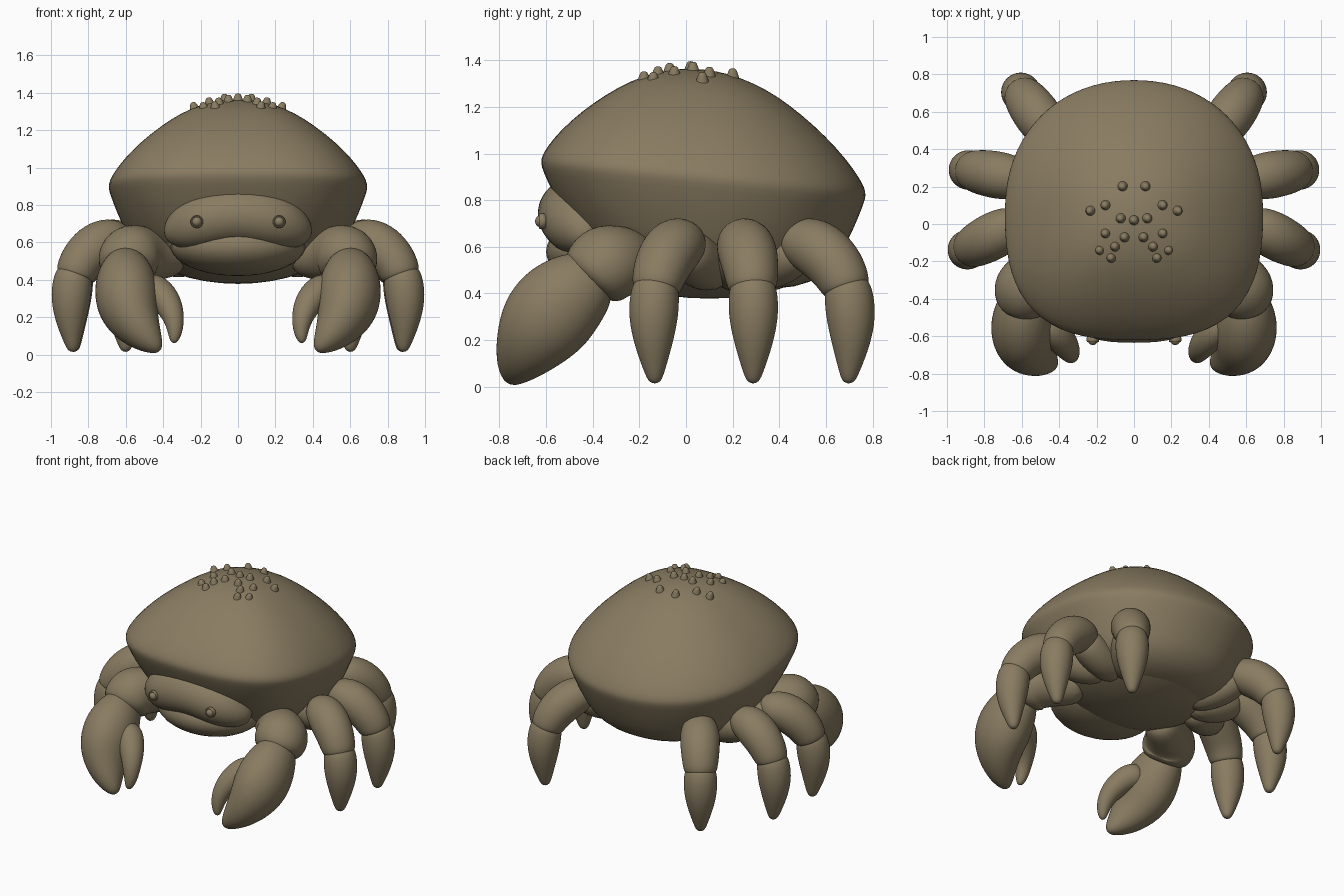
import bpy, bmesh, math
from mathutils import Vector

if "Cube" in bpy.data.objects:
    bpy.data.objects.remove(bpy.data.objects["Cube"])

COLOUR = (0.25, 0.2, 0.12, 1)
mat = bpy.data.materials.new("olive_brown")
mat.use_nodes = True
mat.diffuse_color = COLOUR
bsdf = mat.node_tree.nodes["Principled BSDF"]
bsdf.inputs["Base Color"].default_value = COLOUR
bsdf.inputs["Roughness"].default_value = 0.8


def finish(name, bm, levels=0):
    bmesh.ops.recalc_face_normals(bm, faces=bm.faces)
    mesh = bpy.data.meshes.new(name)
    bm.to_mesh(mesh)
    bm.free()
    mesh.materials.append(mat)
    obj = bpy.data.objects.new(name, mesh)
    bpy.context.collection.objects.link(obj)
    for p in mesh.polygons:
        p.use_smooth = True
    if levels:
        sub = obj.modifiers.new("smooth", 'SUBSURF')
        sub.levels = sub.render_levels = levels


def loft(name, rings, levels):
    """Skin a list of equal point rings and close both ends."""
    bm = bmesh.new()
    loops = [[bm.verts.new(p) for p in ring] for ring in rings]
    n = len(loops[0])
    for a, b in zip(loops, loops[1:]):
        for i in range(n):
            j = (i + 1) % n
            bm.faces.new((a[i], a[j], b[j], b[i]))
    for end in (loops[0], loops[-1]):
        bm.faces.new(end)
    finish(name, bm, levels)


def tube(name, path, side=1, sides=14, squash=1):
    """Smooth limb through (x, y, z, radius) points; side mirrors x, squash thins it in x."""
    pts = [Vector((x * side, y, z)) for x, y, z, r in path]
    rings, quat, last = [], None, None
    for i, p in enumerate(pts):
        t = (pts[min(i + 1, len(pts) - 1)] - pts[max(i - 1, 0)]).normalized()
        quat = t.to_track_quat('Z', 'Y') if last is None else last.rotation_difference(t) @ quat
        last = t
        r = path[i][3] * 1.03
        ring = []
        for k in range(sides):
            a = math.tau * k / sides
            off = quat @ Vector((r * math.cos(a), r * math.sin(a), 0))
            off.x *= squash
            ring.append(p + off)
        rings.append(ring)
    loft(name, rings, 2)


def ball(name, centre, size):
    bm = bmesh.new()
    bmesh.ops.create_uvsphere(bm, u_segments=32, v_segments=20, radius=1)
    bmesh.ops.scale(bm, vec=size, verts=bm.verts)
    bmesh.ops.translate(bm, vec=centre, verts=bm.verts)
    finish(name, bm)


# Shell: rounded outline, squarer at the front, rim tilted up at the front,
# running underneath into the belly
DOME = [(0.01, .455), (.15, .45), (.3, .42), (.45, .375), (.6, .305), (.75, .222), (.88, .13),
        (.96, .055), (.99, .015), (.998, -.015), (.985, -.05), (.93, -.15), (.87, -.24),
        (.82, -.31), (.73, -.38), (.58, -.44), (.3, -.47)]


def shell_point(a, r, h):
    c, s = math.cos(a), math.sin(a)
    n = 2.8 if s < 0 else 2.15
    k = (abs(c) ** n + abs(s) ** n) ** (-1 / n)
    x, y = c * k, s * k
    if h < -.02 and y < 0:
        r *= 1 + .7 * y * h * h
    return Vector((.695 * r * x, .075 + .7 * r * y, .905 - .07 * y * r + h))


loft("shell", [[shell_point(math.tau * k / 40, r, h) for k in range(40)] for r, h in DOME], 1)

# Small knobs scattered over the crown
KNOBS = [(.06, .2), (.15, .1), (.23, .07), (.07, .03), (.15, -.05), (.05, -.07),
         (.1, -.12), (.18, -.14), (.12, -.18)]


def crown_height(x, y):
    r = math.hypot(x / .695, (y - .075) / .7)
    i = max(k for k in range(7) if DOME[k][0] <= max(r, .01))
    (r0, h0), (r1, h1) = DOME[i], DOME[i + 1]
    return .905 - .1 * (y - .075) + h0 + (h1 - h0) * (r - r0) / (r1 - r0)


def knob(x, y, side):
    z = crown_height(x, y)
    tube("crown_knob", [(x, y, z - .03, .034), (x, y, z - .005, .03),
                        (x * 1.04, y, z + .018, .021), (x * 1.05, y, z + .034, .013)], side, 8)


knob(0, .02, 1)
for x, y in KNOBS:
    for side in (-1, 1):
        knob(x, y, side)

# Belly, chin, brow and lip
ball("belly", (0, .1, .68), (.58, .6, .302))
ball("chin", (0, -.31, .58), (.36, .29, .16))
half = [(.375, -.39, .63, .03), (.345, -.42, .645, .09), (.22, -.47, .715, .16)]
tube("brow", [(-x, y, z, r) for x, y, z, r in half] + [(0, -.488, .76, .152)] + half[::-1])
tube("lower_lip", [(-.3, -.36, .57, .03), (-.17, -.515, .585, .045), (0, -.555, .59, .045),
                   (.17, -.515, .585, .045), (.3, -.36, .57, .03)])


def leg(name, x, y, angle, side):
    """Walking leg whose lower part stands at (x, y), reaching out at the angle."""
    c, s = math.cos(math.radians(angle)), math.sin(math.radians(angle))

    def along(profile):
        return [(x + d * c, y + d * s, z, r) for d, z, r in profile]
    tube(name + "_hip", along([(-.62, .5, .09), (-.45, .52, .115), (-.32, .57, .11),
                               (-.25, .6, .08)]), side)
    tube(name + "_upper", along([(-.33, .59, .06), (-.3, .605, .1), (-.24, .615, .12),
                                 (-.16, .585, .128), (-.085, .525, .122), (-.04, .46, .112),
                                 (-.025, .42, .103), (-.02, .405, .08)]), side)
    tube(name + "_lower", along([(-.04, .47, .06), (-.025, .44, .096), (-.01, .385, .107),
                                 (0, .29, .106), (0, .18, .082), (-.01, .07, .046),
                                 (-.015, .012, .024)]), side)


for side, word in ((1, "left"), (-1, "right")):
    # Eyes set in a raised lid
    ball(word + "_eye", (.22 * side, -.622, .71), (.026, .025, .026))
    lid = [[Vector((.22 * side + r * math.cos(a), y, .71 + r * math.sin(a)))
            for a in (math.tau * k / 16 for k in range(16))]
           for r, y in ((.036, -.59), (.036, -.628), (.029, -.634), (.024, -.62))]
    loft(word + "_eyelid", lid, 1)

    # Three walking legs
    leg(word + "_front_leg", .895, -.14, -28, side)
    leg(word + "_middle_leg", .89, .29, 10, side)
    leg(word + "_back_leg", .608, .708, 54, side)

    # Claw arm, palm with fixed finger, and thumb
    tube(word + "_claw_arm", [(.3, -.12, .52, .1), (.42, -.2, .52, .12), (.52, -.27, .54, .155),
                              (.58, -.34, .535, .175), (.595, -.395, .48, .162),
                              (.6, -.43, .44, .115)], side)
    tube(word + "_claw", [(.6, -.35, .48, .08), (.6, -.385, .465, .13), (.6, -.465, .42, .175),
                          (.6, -.555, .345, .2), (.585, -.625, .255, .192),
                          (.54, -.685, .16, .145), (.47, -.735, .075, .085),
                          (.415, -.755, .02, .025)], side, squash=.86)
    tube(word + "_claw_thumb", [(.51, -.51, .36, .08), (.43, -.57, .345, .088),
                                (.37, -.64, .27, .076), (.34, -.69, .19, .055),
                                (.335, -.71, .11, .038), (.345, -.72, .06, .016)], side)
